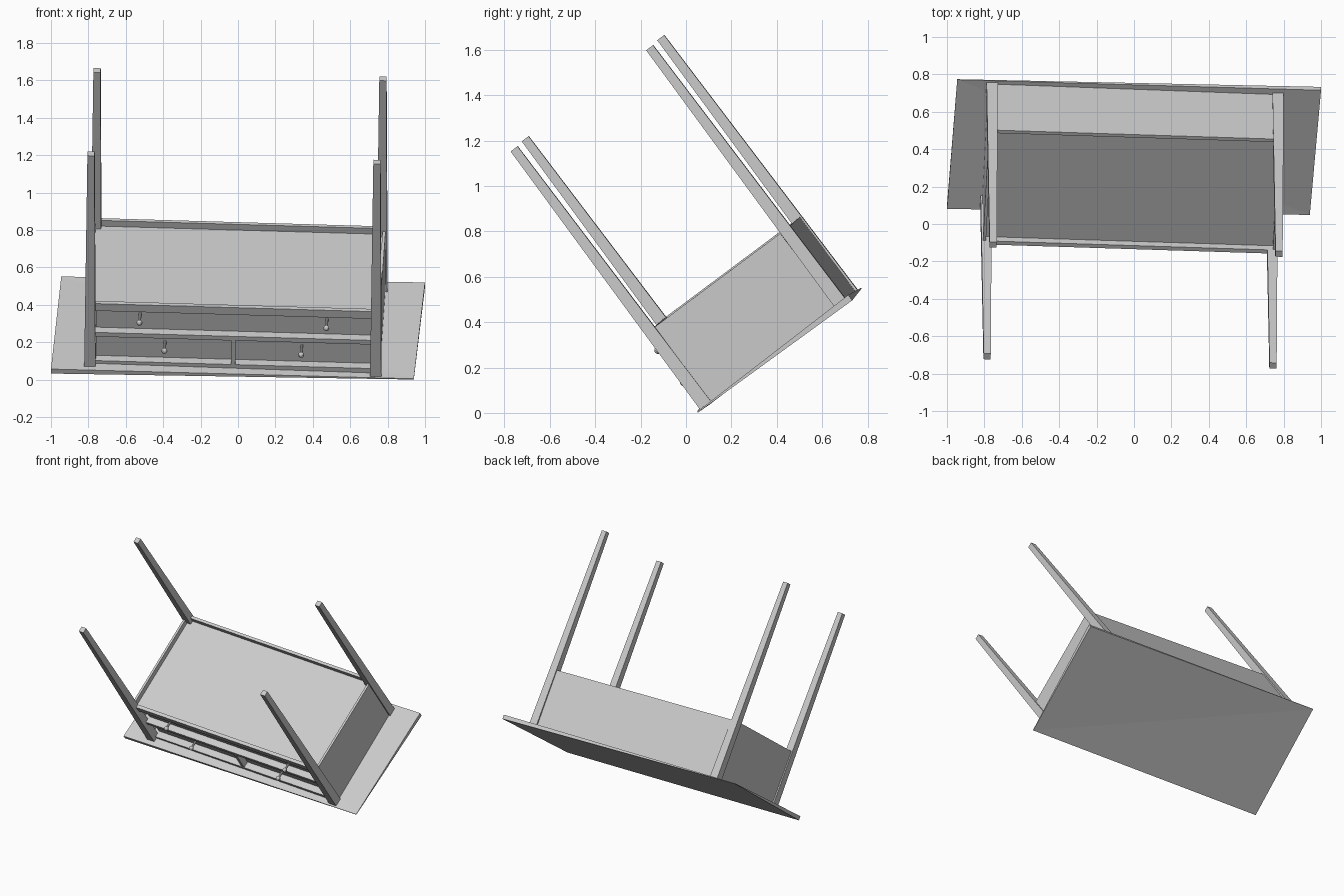
import bpy, bmesh, math
from mathutils import Vector, Matrix

cube = bpy.data.objects.get("Cube")
if cube:
    bpy.data.objects.remove(cube, do_unlink=True)

grey = bpy.data.materials.new("plain grey")
grey.use_nodes = True
COLOR = (0.6, 0.6, 0.6, 1)
grey.diffuse_color = COLOR
grey.node_tree.nodes["Principled BSDF"].inputs["Base Color"].default_value = COLOR

# Tilted frame of the overturned table: length, depth, leg direction
origin = Vector((0, 0.409, 0.279))
length = Vector((1, -0.032, -0.029)).normalized()
depth = Vector((0.045, 0.80, 0.597))
depth = (depth - length * depth.dot(length)).normalized()
up = length.cross(depth)
FRAME = Matrix.Translation(origin) @ Matrix((length, depth, up)).transposed().to_4x4() \
    @ Matrix.Translation((-0.011, 0, 0))


def finish(name, bm, matrix=FRAME):
    bmesh.ops.transform(bm, matrix=matrix, verts=bm.verts)
    bmesh.ops.recalc_face_normals(bm, faces=bm.faces)
    mesh = bpy.data.meshes.new(name)
    bm.to_mesh(mesh)
    bm.free()
    mesh.materials.append(grey)
    obj = bpy.data.objects.new(name, mesh)
    bpy.context.collection.objects.link(obj)


def box(name, x, y, z):
    """Box given by its (low, high) range on each table axis."""
    bm = bmesh.new()
    bmesh.ops.create_cube(bm, size=1)
    for v in bm.verts:
        v.co = [r[0] if c < 0 else r[1] for c, r in zip(v.co, (x, y, z))]
    finish(name, bm)


def leg(name, x, y):
    """Square post, tapering towards the foot."""
    bm = bmesh.new()
    bmesh.ops.create_cube(bm, size=2)
    for v in bm.verts:
        half, z = (0.03, 0) if v.co.z < 0 else (0.019, 1.41)
        v.co = (x + half * v.co.x, y + half * v.co.y, z)
    finish(name, bm)


def knob(name, x, z):
    """Ball on a short stem."""
    bm = bmesh.new()
    bmesh.ops.create_uvsphere(bm, u_segments=12, v_segments=8, radius=0.016,
                              matrix=Matrix.Translation((x, -0.408, z)))
    bmesh.ops.create_cone(bm, cap_ends=True, segments=10, radius1=0.008, radius2=0.008, depth=0.08,
                          matrix=Matrix.Translation((x, -0.365, z)) @ Matrix.Rotation(math.pi / 2, 4, 'X'))
    finish(name, bm)


# Table top: slightly warped board, thin at two opposite corners
bm = bmesh.new()
corners = (((-1, 0.09, 0.045), 0.03), ((0.94, 0.05, 0.003), 0.005),
           ((1, 0.724, 0.508), 0.03), ((-0.945, 0.773, 0.55), 0.004))
inner = [bm.verts.new(Vector(p) + up * t / 2) for p, t in corners]
outer = [bm.verts.new(Vector(p) - up * t / 2) for p, t in corners]
for i in range(4):
    j = (i + 1) % 4
    bm.faces.new((inner[i], inner[j], outer[j], outer[i]))
# Fold both faces along the diagonal between the thin corners
for ring in (inner, outer):
    bm.faces.new((ring[0], ring[1], ring[3]))
    bm.faces.new((ring[1], ring[2], ring[3]))
finish("table_top", bm, Matrix())

# Legs and side panels
for side, sx in (("left", 1), ("right", -1)):
    for end, sy in (("front", -1), ("back", 1)):
        leg(f"{end}_{side}_leg", 0.765 * sx, 0.373 * sy)
    box(f"{side}_side_panel", sorted((0.768 * sx, 0.784 * sx)), (-0.345, 0.345), (0, 0.41))

# Carcass
W = (-0.77, 0.77)
box("back_panel", W, (0.372, 0.392), (0, 0.41))
box("bottom_panel", W, (-0.35, 0.375), (0.362, 0.372))

# Front rails and divider
box("upper_rail", W, (-0.372, -0.348), (0.362, 0.41))
for name, z in (("lower_rail", (0, 0.03)), ("middle_rail", (0.19, 0.218))):
    box(name, W, (-0.372, -0.3), z)
box("drawer_divider", (-0.012, 0.012), (-0.37, -0.3), (0.02, 0.2))

# Recessed drawers and their knobs
box("wide_drawer", (-0.735, 0.735), (-0.325, -0.28), (0.21, 0.36))
for side, sx in (("left", 1), ("right", -1)):
    box(f"{side}_small_drawer", sorted((0.011 * sx, 0.735 * sx)), (-0.325, -0.28), (0.02, 0.195))
    knob(f"{side}_wide_drawer_knob", 0.5 * sx, 0.318)
    knob(f"{side}_small_drawer_knob", 0.366 * sx, 0.135)
